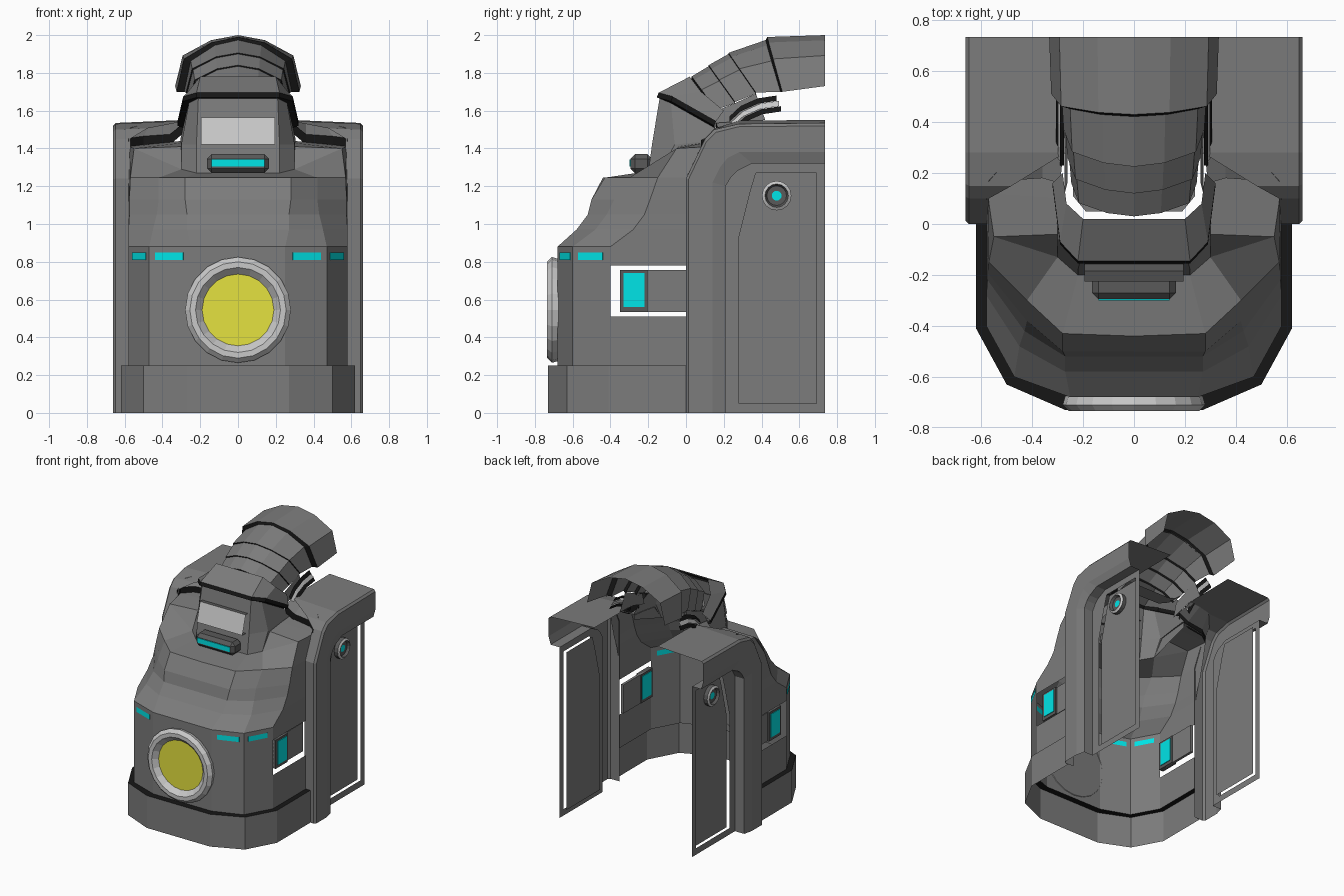
import bpy, bmesh, math
from mathutils import Vector

if "Cube" in bpy.data.objects:
    bpy.data.objects.remove(bpy.data.objects["Cube"])


def material(name, rgb):
    m = bpy.data.materials.new(name)
    m.use_nodes = True
    m.diffuse_color = (*rgb, 1)
    m.node_tree.nodes["Principled BSDF"].inputs["Base Color"].default_value = (*rgb, 1)
    return m


GREY = material("hull grey", (0.2, 0.2, 0.2))
DARK = material("bezel grey", (0.1, 0.1, 0.1))
BLACK = material("seam black", (0.008, 0.008, 0.008))
LIGHT = material("light grey", (0.58, 0.58, 0.58))
CYAN = material("cyan glow", (0, 0.8, 0.82))
YELLOW = material("lamp yellow", (0.78, 0.76, 0.05))


def sheet(name, rows, mats, mirror=True):
    """Loft a surface through rows of points; mats holds one material per band."""
    if not isinstance(mats, list):
        mats = [mats] * (len(rows) - 1)
    bm = bmesh.new()
    grid = [[bm.verts.new(p) for p in row] for row in rows]
    slots = list(dict.fromkeys(mats))
    for a, b, m in zip(grid, grid[1:], mats):
        for i in range(len(a) - 1):
            f = bm.faces.new((a[i], a[i + 1], b[i + 1], b[i]))
            f.material_index = slots.index(m)
    bmesh.ops.remove_doubles(bm, verts=bm.verts[:], dist=0.0005)
    bmesh.ops.recalc_face_normals(bm, faces=bm.faces[:])
    return finish(name, bm, slots, mirror)


def finish(name, bm, slots, mirror):
    me = bpy.data.meshes.new(name)
    bm.to_mesh(me)
    bm.free()
    for m in slots:
        me.materials.append(m)
    ob = bpy.data.objects.new(name, me)
    bpy.context.collection.objects.link(ob)
    if mirror:
        ob.modifiers.new("Mirror", 'MIRROR')
    return ob


def box(name, lo, hi, mat, mirror=False, bevel=0):
    bm = bmesh.new()
    bmesh.ops.create_cube(bm, size=1)
    for v in bm.verts:
        v.co = [l + (c + 0.5) * (h - l) for l, h, c in zip(lo, hi, v.co)]
    ob = finish(name, bm, [mat], mirror)
    if bevel:
        ob.modifiers.new("Bevel", 'BEVEL').width = bevel
    return ob


def lathe(name, centre, axis, profile, mats, sides, mirror=False):
    """Turn (radius, distance) pairs around an axis."""
    axis, up = Vector(axis), Vector((0, 0, 1))
    side = axis.cross(up)
    turns = [2 * math.pi * i / sides for i in range(sides + 1)]
    rows = [[Vector(centre) + axis * d + (side * math.cos(t) + up * math.sin(t)) * r
             for t in turns] for r, d in profile]
    return sheet(name, rows, mats, mirror)


def level(plan, z):
    return [(x, y, z) for x, y in plan]


def at_x(path, x):
    return [(x, y, z) for y, z in path]


# Base skirt with a dark ledge
skirt = [(0, -.73), (.27, -.73), (.5, -.63), (.62, -.41), (.62, 0)]
body = [(0, -.68), (.25, -.68), (.47, -.6), (.58, -.4), (.58, 0)]
sheet("base_skirt", [level(skirt, 0), level(skirt, .25), level(body, .25)], [GREY, BLACK])

# Lower body, leaving an opening in each side wall
sheet("lower_body", [level(body[:4], .25), level(body[:4], .88)], GREY)
for name, z0, z1 in (("side_sill", .25, .51), ("side_lintel", .78, .88)):
    sheet(name, [level(body[3:], z0), level(body[3:], z1)], GREY)

# Side hatches inside the openings
box("hatch", (.535, -.35, .535), (.555, 0, .757), GREY, True)
box("hatch_bezel", (.53, -.35, .535), (.568, -.205, .757), DARK, True)
box("hatch_light", (.525, -.33, .56), (.573, -.22, .74), CYAN, True)

# Stepped upper body, shelf and shoulders
upper = [
    level(body, .88),
    level([(0, -.58), (.27, -.58), (.45, -.48), (.58, -.28), (.58, 0)], .97),
    level([(0, -.52), (.27, -.52), (.43, -.42), (.575, -.22), (.58, .02)], 1.05),
    level([(0, -.5), (.28, -.5), (.42, -.38), (.575, -.19), (.58, .05)], 1.13),
    level([(0, -.44), (.28, -.43), (.42, -.3), (.57, -.15), (.58, .08)], 1.245),
    [(0, -.2, 1.27), (.22, -.2, 1.27), (.3, -.13, 1.29), (.55, -.05, 1.4), (.575, .12, 1.41)],
]
sheet("upper_body", upper, GREY)
rim = [(.3, -.13, 1.29), (.55, -.05, 1.4), (.575, .12, 1.41), (.5, .18, 1.42)]
crest = [(.3, -.13, 1.29), (.295, -.04, 1.41), (.295, .1, 1.43), (.295, .2, 1.44)]
sheet("shoulder", [rim, crest], GREY)

# Dark trim behind each shoulder and the slope up to the wing roof
trim = [(.58, .08, 1.39), (.575, .12, 1.4), (.5, .17, 1.41), (.36, .18, 1.42), (.29, .16, 1.48)]
trim_top = [(x, y, z + .055) for x, y, z in trim]
sheet("shoulder_trim", [trim, trim_top], BLACK)
sheet("shoulder_back", [trim_top, [(.58, .11, 1.46), (.57, .17, 1.51), (.46, .29, 1.535),
                                   (.36, .31, 1.54), (.275, .31, 1.545)]], GREY)

# Chest and overhanging collar
neck = [(0, -.14, 1.665), (.21, -.14, 1.665), (.26, -.08, 1.64), (.29, .15, 1.51)]
lip = [(0, -.155, 1.67), (.22, -.155, 1.67), (.29, -.08, 1.65), (.32, .15, 1.52)]
lip_top = [(x, y + .01, z + .025) for x, y, z in lip]
collar = [(0, .02, 1.78), (.2, .02, 1.78), (.265, .08, 1.7), (.28, .2, 1.6)]
sheet("chest", [
    [(0, -.2, 1.27), (.22, -.2, 1.27), (.3, -.13, 1.29), (.305, .2, 1.4)],
    [(0, -.18, 1.42), (.22, -.18, 1.42), (.3, -.06, 1.42), (.305, .2, 1.45)],
    neck, lip, lip_top, collar], [GREY, GREY, BLACK, BLACK, GREY])
sheet("chest_plate", [
    [(0, -.16, 1.42), (.195, -.16, 1.42)], [(0, -.225, 1.42), (.195, -.225, 1.42)],
    [(0, -.185, 1.565), (.195, -.185, 1.565)], [(0, -.15, 1.565), (.195, -.15, 1.565)]],
    [DARK, LIGHT, DARK])
box("visor_bezel", (-.165, -.295, 1.27), (.165, -.18, 1.37), DARK, bevel=.025)
box("visor_light", (-.14, -.3, 1.305), (.14, -.292, 1.342), CYAN)

# Light slits on the front facets
for name, a, b, t0, t1 in (("front_slit", body[1], body[2], .18, .86),
                           ("corner_slit", body[2], body[3], .15, .8)):
    a, b = Vector(a), Vector(b)
    d = b - a
    n = Vector((d.y, -d.x)).normalized() * .004
    p, q = a + d * t0, a + d * t1
    ring = [p + n, q + n, q - n, p - n, p + n]
    sheet(name, [level(ring, .81), level(ring, .848)], CYAN)

# Round front lamp
lathe("lamp", (0, -.68, .545), (0, -1, 0),
      [(.27, -.005), (.28, .03), (.255, .055), (.225, .055), (.19, .02), (0, .02)],
      [LIGHT] * 4 + [YELLOW], 20)

# Side wings: roof, chamfered rim, stepped frame
outer = [(0, 0), (0, 1.24), (.1, 1.45), (.15, 1.5), (.28, 1.53), (.735, 1.535)]
inner = [(.14, 0), (.14, 1.22), (.18, 1.3), (.22, 1.35), (.28, 1.38), (.735, 1.38)]
frame = [(.21, 0), (.21, 1.2), (.24, 1.25), (.27, 1.28), (.35, 1.32), (.735, 1.32)]
chamfer = [(a + (c - a) * .1, b + (d - b) * .1) for (a, b), (c, d) in zip(outer, inner)]
reach = [.57, .57, .57, .48, .27, .27]
roof = [(x, y, z + (.6 - x) * .05) for x, (y, z) in zip(reach, outer)]
sheet("wing_rim", [roof, at_x(outer, .648), at_x(chamfer, .662), at_x(inner, .662),
                   at_x(frame, .645), at_x(frame, .567)], GREY)
edge = frame + [(.735, 0), frame[0]]
hole = [(.28, .05), (.28, .93), (.31, 1.05), (.34, 1.17), (.37, 1.27),
        (.69, 1.27), (.69, .05), (.28, .05)]
sheet("wing_frame", [at_x(edge, .567), at_x(hole, .567)], GREY)
sheet("wing_panel", [at_x(hole, .542), at_x([(.48, .6)] * len(hole), .542)], GREY)
lathe("wing_dial", (.542, .48, 1.15), (1, 0, 0),
      [(.078, 0), (.078, .03), (.062, .04), (.052, .02), (.026, .02), (0, .02)],
      [DARK, LIGHT, DARK, DARK, CYAN], 16, True)


# Segmented hood: tilted arches joined into overlapping shells
def arch(top_y, top_z, w, base_y, base_z, grow=0):
    shape = [(0, 0), (.43, .1), (.88, .4), (1, 1)]
    return [((w + grow) * u if u else 0, top_y + (base_y - top_y) * v,
             top_z + grow + (base_z - top_z) * v) for u, v in shape]


arches = [(.03, 1.775, .24, .16, 1.6), (.12, 1.835, .255, .26, 1.64),
          (.225, 1.9, .27, .37, 1.69), (.425, 1.975, .285, .51, 1.7)]
for i, (a, b) in enumerate(zip(arches, arches[1:])):
    sheet(f"hood_segment_{i + 1}", [arch(*a, -.01), arch(*a, .006), arch(*b)], [BLACK, GREY])
sheet("hood_canopy", [arch(.42, 1.97, .285, .5, 1.7), arch(.43, 1.99, .325, .51, 1.7),
                      arch(.735, 2, .333, .735, 1.73)], [BLACK, GREY])

# Side walls and inner ledge below the hood
sheet("hood_wall", [at_x([(.12, 1.5), (.26, 1.54), (.42, 1.55)], .272),
                    at_x([(.16, 1.6), (.26, 1.64), (.37, 1.69)], .262)], GREY)
sheet("hood_ledge", [level([(0, .045), (.19, .05), (.24, .11), (.24, .2)], 1.62),
                     level([(0, .16), (.19, .16), (.235, .18), (.24, .25)], 1.62)], GREY)

# Curved ribs under the hood
for i, mat in enumerate((BLACK, LIGHT, BLACK)):
    arc = [(.23, 1.57), (.29, 1.625), (.38, 1.665), (.48, 1.68)]
    low = [(y + .012 * i, z - .028 * i) for y, z in arc]
    sheet(f"hood_rib_{i + 1}", [at_x(low, .275 + .008 * i),
                                at_x([(y, z - .028) for y, z in low], .29 + .008 * i)], mat)
